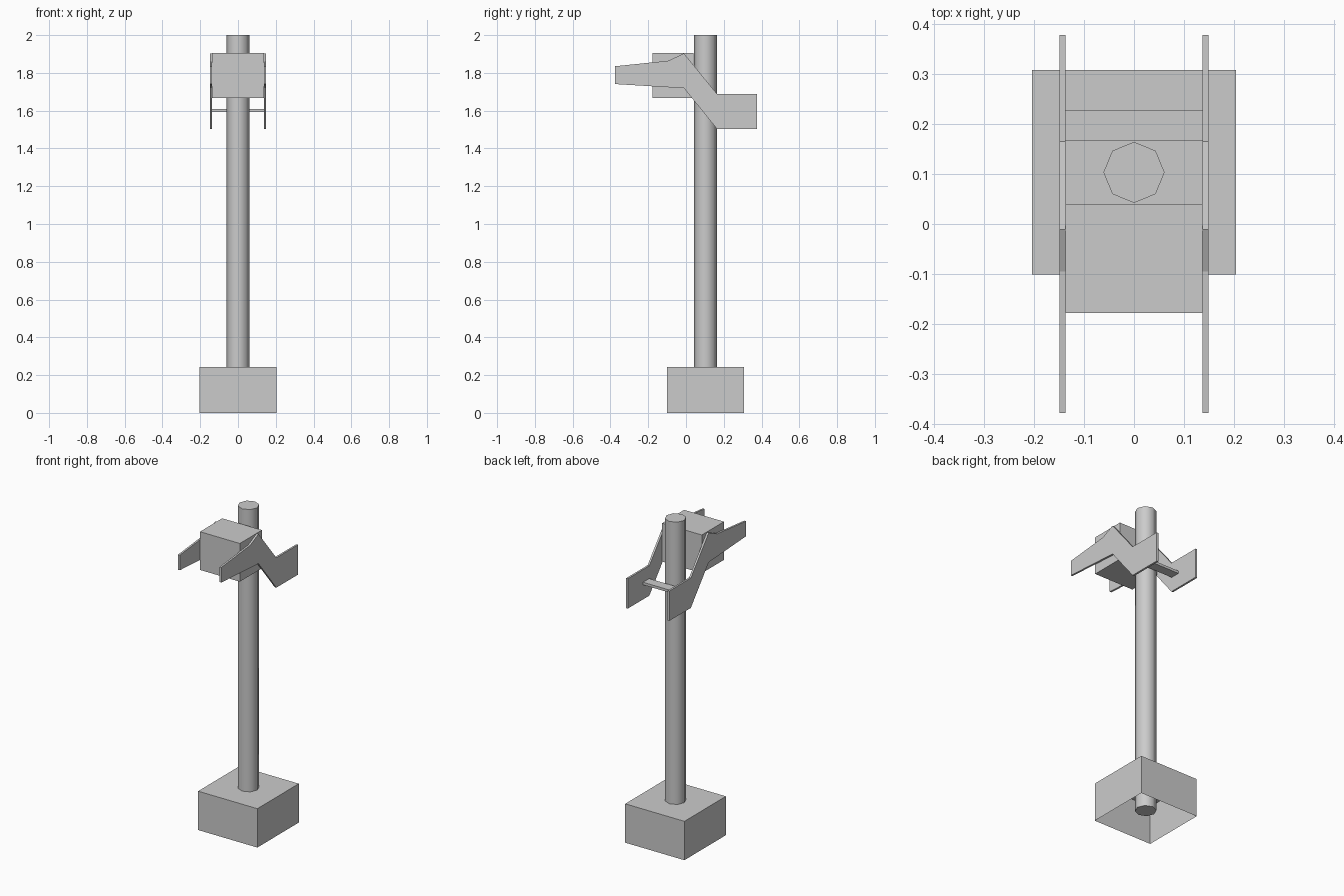
import bpy, bmesh, math

if "Cube" in bpy.data.objects:
    bpy.data.objects.remove(bpy.data.objects["Cube"])


def make_object(name, bm):
    bmesh.ops.recalc_face_normals(bm, faces=bm.faces)
    mesh = bpy.data.meshes.new(name)
    bm.to_mesh(mesh)
    bm.free()
    ob = bpy.data.objects.new(name, mesh)
    bpy.context.collection.objects.link(ob)
    return ob


def box(name, lo, hi, open_bottom=False):
    bm = bmesh.new()
    bmesh.ops.create_cube(bm, size=1)
    for v in bm.verts:
        v.co = [(a + b) / 2 + c * (b - a) for a, b, c in zip(lo, hi, v.co)]
    if open_bottom:
        bm.normal_update()
        bottom = [f for f in bm.faces if f.normal.z < -0.5]
        bmesh.ops.delete(bm, geom=bottom, context='FACES_ONLY')
    return make_object(name, bm)


def plate(name, x0, x1, profile):
    # Side plate: a (y, z) outline extruded along x
    bm = bmesh.new()
    face = bm.faces.new([bm.verts.new((x0, y, z)) for y, z in profile])
    ext = bmesh.ops.extrude_face_region(bm, geom=[face], use_keep_orig=True)
    for v in ext["geom"]:
        if isinstance(v, bmesh.types.BMVert):
            v.co.x = x1
    return make_object(name, bm)


POLE_Y = 0.103

# Hollow foot block, open underneath
box("base_block", (-0.204, POLE_Y - 0.204, 0), (0.204, POLE_Y + 0.204, 0.242), True)

# Eight-sided, smooth-shaded pole reaching down into the foot
bpy.ops.mesh.primitive_cylinder_add(vertices=8, radius=0.061, depth=1.95,
                                    location=(0, POLE_Y, 1.025))
pole = bpy.context.object
pole.name = "pole"
bpy.ops.object.shade_smooth_by_angle(angle=math.radians(60))

# Head box in front of the pole
box("head_box", (-0.137, -0.178, 1.667), (0.137, 0.04, 1.905))

# Cross bar behind the pole joining the plates
box("cross_bar", (-0.137, 0.167, 1.593), (0.137, 0.227, 1.609))

# Cranked side plates
outline = [(-0.377, 1.835), (-0.095, 1.864), (-0.011, 1.903), (0.165, 1.688),
           (0.377, 1.688), (0.377, 1.502), (0.165, 1.502), (-0.011, 1.719),
           (-0.377, 1.741)]
for side, s in (("left", -1), ("right", 1)):
    plate("side_plate_" + side, s * 0.137, s * 0.149, outline)
